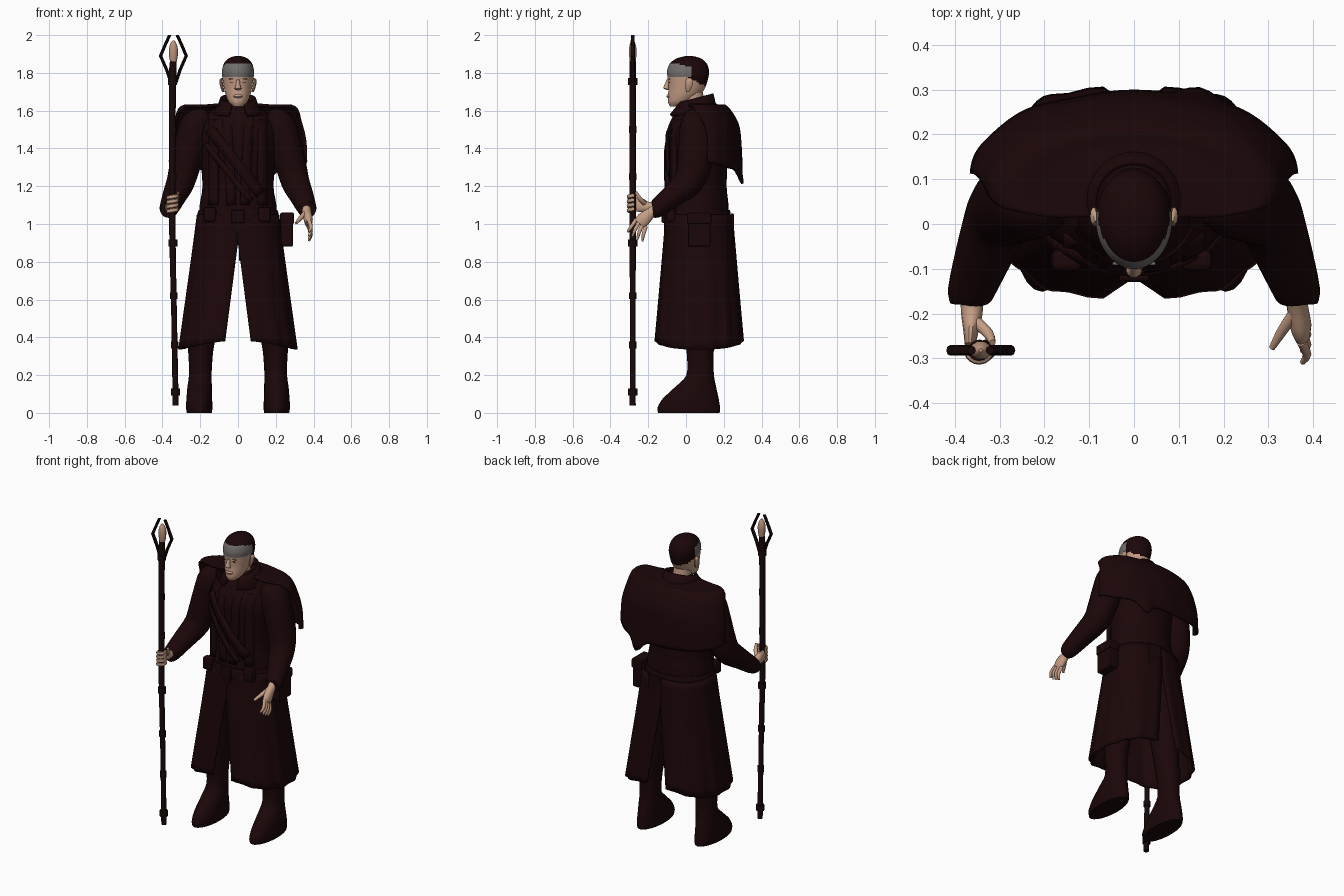
import bpy, bmesh
from math import sin, cos, pi, radians, sqrt, exp, copysign
from mathutils import Vector

if "Cube" in bpy.data.objects:
    bpy.data.objects.remove(bpy.data.objects["Cube"])


def material(name, rgb):
    m = bpy.data.materials.new(name)
    m.use_nodes = True
    m.diffuse_color = (*rgb, 1)
    m.node_tree.nodes["Principled BSDF"].inputs["Base Color"].default_value = (*rgb, 1)
    return m


CLOTH = material("maroon_cloth", (0.011, 0.002, 0.0025))
WOOD = material("dark_wood", (0.009, 0.0025, 0.0025))
SKIN = material("skin", (0.56, 0.34, 0.23))
GREY = material("grey_hair", (0.17, 0.155, 0.15))
GEM = material("tan_crystal", (0.5, 0.29, 0.2))


def make(name, verts, faces, mat, thick=0):
    me = bpy.data.meshes.new(name)
    me.from_pydata([tuple(v) for v in verts], [], faces)
    bm = bmesh.new()
    bm.from_mesh(me)
    bmesh.ops.recalc_face_normals(bm, faces=bm.faces)
    bm.to_mesh(me)
    bm.free()
    me.materials.append(mat)
    ob = bpy.data.objects.new(name, me)
    bpy.context.collection.objects.link(ob)
    if thick:
        mod = ob.modifiers.new("thickness", "SOLIDIFY")
        mod.thickness, mod.offset = thick, 0
    bpy.ops.object.select_all(action="DESELECT")
    ob.select_set(True)
    bpy.context.view_layer.objects.active = ob
    bpy.ops.object.shade_smooth_by_angle(angle=radians(40))
    return ob


def smooth_path(pts, sub):
    """Catmull-Rom interpolation of tuples of any length."""
    out = []
    for i in range(len(pts) - 1):
        p0, p1, p2, p3 = (pts[max(0, min(len(pts) - 1, i + k))] for k in (-1, 0, 1, 2))
        for j in range(sub):
            t = j / sub
            out.append([b + 0.5 * t * (c - a + t * (2*a - 5*b + 4*c - d + t * (3*(b - c) + d - a)))
                        for a, b, c, d in zip(p0, p1, p2, p3)])
    return out + [list(pts[-1])]


def tube(name, pts, mat, n=16, sub=3, flat=False, ref=(1, 0, 0)):
    """Loft of ellipses (x, y, z, ra, rb); flat keeps every ring horizontal."""
    path = smooth_path(pts, sub)
    verts = []
    for i, (x, y, z, ra, rb) in enumerate(path):
        a, b = Vector(ref), Vector((0, 1, 0))
        if not flat:
            t = Vector(path[min(i + 1, len(path) - 1)][:3]) - Vector(path[max(i - 1, 0)][:3])
            b = t.cross(a).normalized()
            a = b.cross(t).normalized()
        for k in range(n):
            w = 2 * pi * k / n
            verts.append(Vector((x, y, z)) + a * ra * cos(w) + b * rb * sin(w))
    faces = [(r*n + k, r*n + (k+1) % n, (r+1)*n + (k+1) % n, (r+1)*n + k)
             for r in range(len(path) - 1) for k in range(n)]
    faces += [tuple(range(n)), tuple(range(len(verts) - n, len(verts)))]
    return make(name, verts, faces, mat)


def sheet(name, rows, mat, thick=0.008):
    c = len(rows[0])
    faces = [(r*c + k, r*c + k + 1, (r+1)*c + k + 1, (r+1)*c + k)
             for r in range(len(rows) - 1) for k in range(c - 1)]
    return make(name, [p for row in rows for p in row], faces, mat, thick)


def box(name, loc, size, mat, bevel=0.008):
    bpy.ops.mesh.primitive_cube_add(size=1, location=loc)
    ob = bpy.context.object
    ob.name = name
    ob.scale = size
    bpy.ops.object.transform_apply(location=False, rotation=False)
    ob.data.materials.append(mat)
    mod = ob.modifiers.new("bevel", "BEVEL")
    mod.width, mod.segments = bevel, 2
    return ob


def chest_y(x, z, lift):
    return 0.06 - (0.158 + lift) * sqrt(max(0, 1 - (x / 0.22) ** 2)) + 0.5 * max(0, z - 1.48)


def band(name, p, q, width, lift):
    """Cloth strip lying on the chest between two (x, z) points."""
    d = (Vector(q) - Vector(p)).normalized() * width / 2
    rows = []
    for side in (-1, 1):
        mids = [Vector(p).lerp(Vector(q), i / 14) + side * Vector((-d.y, d.x)) for i in range(15)]
        rows.append([(m.x, chest_y(m.x, m.y, lift), m.y) for m in mids])
    return sheet(name, rows, CLOTH, 0.014)


# Head, with hair painted by height and direction
head = tube("head", [(0, -.055, 1.622, .025, .03), (0, -.035, 1.645, .048, .06),
                     (0, -.012, 1.68, .064, .083), (0, .004, 1.72, .074, .097),
                     (0, .01, 1.77, .082, .107), (0, .011, 1.81, .085, .111),
                     (0, .012, 1.85, .074, .097), (0, .015, 1.877, .049, .063),
                     (0, .017, 1.89, .012, .015)], SKIN, 40, 5, True)
head.data.materials.append(GREY)
head.data.materials.append(CLOTH)
for f in head.data.polygons:
    c = f.center
    if c.z > 1.782 - 0.5 * max(0, c.y):
        f.material_index = 1 if c.y < 0.035 and 1.775 < c.z < 1.853 - 0.3 * max(0, c.y + .05) else 2
tube("neck", [(0, .045, 1.55, .06, .06), (0, .04, 1.62, .054, .058), (0, .03, 1.7, .054, .06)], SKIN, flat=True)
tube("nose", [(0, -.09, 1.765, .009, .012), (0, -.102, 1.735, .012, .014),
              (0, -.104, 1.718, .018, .015), (0, -.094, 1.71, .012, .008)], SKIN, 10, flat=True)
tube("lips", [(0, -.088, 1.668, .016, .01), (0, -.092, 1.676, .025, .012),
              (0, -.088, 1.686, .016, .01)], SKIN, 12, flat=True)
for s, side in ((1, "left"), (-1, "right")):
    tube(side + "_ear", [(s*.078, .01, 1.7, .006, .008), (s*.086, .014, 1.73, .009, .02),
                         (s*.09, .018, 1.76, .008, .02), (s*.086, .016, 1.772, .004, .01)], SKIN, 10, flat=True)
    box(side + "_eye", (s*.032, -.087, 1.75), (.017, .006, .004), CLOTH, .001)
    box(side + "_brow", (s*.033, -.088, 1.767), (.03, .007, .004), GREY, .001)

# Torso, collar, lapels and crossed strap
tube("robe_torso", [(0, .06, .99, .205, .165), (0, .06, 1.1, .203, .165), (0, .06, 1.2, .188, .155),
                    (0, .06, 1.35, .2, .16), (0, .055, 1.48, .215, .158), (0, .06, 1.57, .17, .13),
                    (0, .06, 1.63, .1, .085), (0, .06, 1.655, .075, .065)], CLOTH, 32, 3, True)
rows = []
for r, z, lift in ((.14, 1.575, .0), (.1, 1.63, .01), (.088, 1.665, .025)):
    ang = [radians(-160 + 10 * i) for i in range(33)]
    rows.append([(r * sin(a), .05 + r * cos(a), z + lift * cos(a)) for a in ang])
sheet("collar", rows, CLOTH, .014)
for s, side in ((1, "left"), (-1, "right")):
    band(side + "_lapel", (s*.06, 1.59), (s*.035, 1.1), .05, .006)
    band(side + "_outer_lapel", (s*.13, 1.55), (s*.13, 1.1), .05, .002)
band("shoulder_strap", (-.15, 1.5), (.12, 1.16), .055, .012)
band("lower_strap", (-.17, 1.42), (.07, 1.12), .03, .01)

# Cape across the back and shoulders, with square shoulder corners
profile = smooth_path([(.1, .05, .09, 1.632, 112), (.2, .06, .12, 1.624, 112), (.3, .075, .14, 1.618, 106),
                       (.332, .09, .18, 1.53, 90), (.356, .1, .185, 1.42, 86), (.36, .105, .185, 1.28, 88)], 4)
rows = []
for r, (rx, cy, ry, z, spread) in enumerate(profile):
    v = r / (len(profile) - 1)
    row = []
    for i in range(49):
        u = -1 + i / 24
        a = radians(spread) * u
        tip = exp(-((u - .25) / .09) ** 2) * v ** 5
        x = rx * copysign(abs(sin(a)) ** .92, a)
        fold = .003 * v * cos(14 * u)
        row.append((x, cy + ry * cos(a) + fold + .025 * tip, z - .07 * tip + .05 * v**4 * u*u))
    rows.append(row)
sheet("cape", rows, CLOTH, .014)

# Split long skirt, trousers and boots
for s, side in ((1, "left"), (-1, "right")):
    rows = []
    for r in range(17):
        v = r / 16
        gap = .068 * max(0, (v - .22) / .78)
        row = []
        for i in range(43):
            a = pi * i / 42
            k = 1 + .04 * v * cos(7 * a) ** 2
            x = gap + (.212 + .093 * v - gap) * sin(a) ** .75 * k
            y = .07 - (.172 + .05 * v) * copysign(abs(cos(a)) ** .9, cos(a)) * k
            row.append((s * x, y, 1.05 - v * (.67 + .045 * sin(a))))
        rows.append(row)
    sheet(side + "_skirt_half", rows, CLOTH, .012)
    tube(side + "_trouser", [(s*.09, .06, 1.0, .09, .11), (s*.115, .06, .85, .085, .11),
                             (s*.165, .07, .6, .08, .09), (s*.195, .075, .34, .066, .072)], CLOTH, 20, flat=True)
    tube(side + "_boot", [(s*.205, .015, 0, .066, .163), (s*.205, .015, .03, .07, .165),
                          (s*.205, .025, .075, .068, .148), (s*.203, .05, .135, .065, .11),
                          (s*.2, .075, .2, .06, .073), (s*.198, .075, .3, .064, .07),
                          (s*.197, .075, .37, .072, .078)], CLOTH, 24, flat=True)

# Belt, buckle and pouches
tube("belt", [(0, .06, .99, .213, .174), (0, .06, 1.02, .216, .177), (0, .06, 1.05, .216, .177),
              (0, .06, 1.075, .208, .172)], CLOTH, 36, 2, True)
box("buckle", (0, -.118, 1.04), (.07, .022, .07), CLOTH)
box("belt_tab", (0, -.108, .95), (.05, .016, .13), CLOTH, .004)
box("back_tab", (0.05, .245, .93), (.09, .016, .25), CLOTH, .004)
box("side_pouch", (.258, .07, .97), (.066, .12, .18), CLOTH)
box("side_pouch_flap", (.26, .07, 1.03), (.074, .128, .06), CLOTH)
for x in (-.15, .14):
    box("front_pouch", (x, -.08, 1.05), (.07, .05, .08), CLOTH, .015)

# Sleeves
for s, side in ((1, "left"), (-1, "right")):
    tube(side + "_sleeve", [(s*.16, .06, 1.56, .05, .06), (s*.215, .055, 1.53, .085, .085),
                            (s*.25, .055, 1.43, .085, .095), (s*.278, .045, 1.32, .082, .092),
                            (s*.303, .015, 1.225, .075, .08), (s*.336, -.07, 1.15, .064, .062),
                            (s*.364, -.15, 1.085, .052, .05), (s*.367, -.175, 1.075, .043, .042)], CLOTH, 20)

# Left hand hanging open
tube("left_palm", [(.362, -.15, 1.09, .026, .024), (.365, -.185, 1.06, .024, .028),
                   (.372, -.225, 1.025, .024, .038), (.375, -.245, 1.0, .018, .034)], SKIN, 14)
for i in range(4):
    d = i - 1.5
    tube("left_finger", [(.374, -.238 - d*.017, 1.005 + d*.012, .011, .011),
                         (.386, -.258 - d*.022, .965 + d*.013, .01, .01),
                         (.376, -.27 - d*.026, .925 + d*.016 + abs(d)*.006, .006, .006)], SKIN, 10)
tube("left_thumb", [(.357, -.2, 1.06, .014, .014), (.33, -.24, 1.03, .012, .012),
                    (.308, -.277, 1.005, .007, .007)], SKIN, 10)

# Staff with forked head and crystal seated on the shaft
SX, SY = -.342, -.282
tube("staff_shaft", [(SX + .012, SY, .04, .016, .016), (SX + .004, SY, .5, .015, .015),
                     (SX - .006, SY, 1.0, .017, .017), (SX - .006, SY, 1.5, .017, .017),
                     (SX - .004, SY, 1.78, .02, .018), (SX, SY, 1.875, .017, .016)], WOOD, 12, 4, True)
for i, z in enumerate((.11, .36, .62, .9, 1.25, 1.5, 1.755)):
    r = .024 if i in (0, 3, 6) else .02
    x = SX + .012 - .016 * min(1, z)
    tube("staff_ring", [(x, SY, z - .018, r, r), (x, SY, z + .018, r, r)], WOOD, 12, 1, True)
for s in (1, -1):
    tube("staff_prong", [(SX + s*.012, SY, 1.745, .009, .012), (SX + s*.035, SY, 1.815, .009, .012),
                         (SX + s*.068, SY, 1.89, .009, .012), (SX + s*.045, SY, 1.945, .009, .011),
                         (SX + s*.02, SY, 2.0, .009, .01)], WOOD, 8, 1, True)
tube("crystal", [(SX, SY, 1.86, .018, .017), (SX, SY, 1.89, .023, .02), (SX, SY, 1.925, .024, .021),
                 (SX, SY, 1.955, .016, .015), (SX, SY, 1.972, .004, .004)], GEM, 10, 2, True)

# Right hand gripping the staff
tube("right_palm", [(-.362, -.15, 1.09, .026, .024), (-.362, -.2, 1.09, .024, .028),
                    (-.364, -.24, 1.1, .017, .038), (-.366, -.27, 1.105, .012, .036)], SKIN, 14)
for i in range(4):
    arc = [radians(170 + 42 * k) for k in range(6)]
    tube("right_finger", [(SX - .004 + .026 * cos(a), SY + .024 * sin(a), 1.065 + i * .024 + .003 * k, .011, .008)
                          for k, a in enumerate(arc)], SKIN, 8, 2, ref=(0, 0, 1))
tube("right_thumb", [(-.35, -.22, 1.11, .013, .013), (-.325, -.245, 1.135, .012, .012),
                     (-.316, -.265, 1.17, .007, .007)], SKIN, 10)
